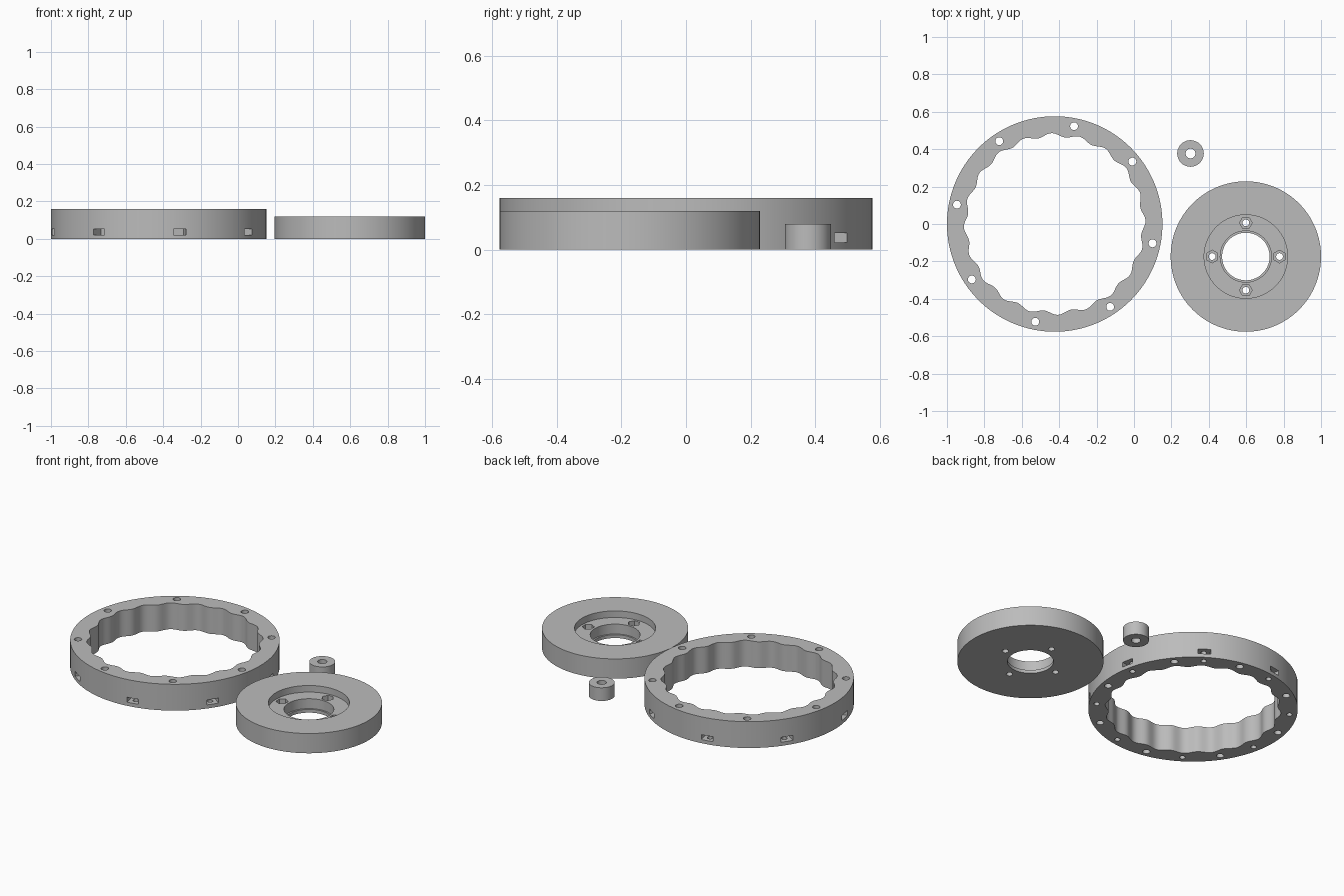
import bpy
import bmesh
from math import sin, cos, pi, radians

cube = bpy.data.objects.get("Cube")
if cube:
    bpy.data.objects.remove(cube, do_unlink=True)

# One plain grey for all printed parts
GREY = (0.5, 0.5, 0.5, 1)
mat = bpy.data.materials.new("plain grey")
mat.use_nodes = True
mat.diffuse_color = GREY
shader = next(n for n in mat.node_tree.nodes if n.type == 'BSDF_PRINCIPLED')
shader.inputs["Base Color"].default_value = GREY


def circle(r, cx=0, cy=0, n=96, turn=0):
    return [(cx + r * cos(turn + 2 * pi * i / n), cy + r * sin(turn + 2 * pi * i / n))
            for i in range(n)]


def polar(r, angles, radius, n=24, turn=0):
    """Outlines of round or polygonal holes spread around the origin."""
    return [circle(radius, r * cos(a), r * sin(a), n, a + turn) for a in angles]


def prisms(name, outlines, z0, z1):
    """Object made of upright prisms, one per outline."""
    bm = bmesh.new()
    for pts in outlines:
        low = [bm.verts.new((x, y, z0)) for x, y in pts]
        high = [bm.verts.new((x, y, z1)) for x, y in pts]
        bm.faces.new(low[::-1])
        bm.faces.new(high)
        for i in range(len(pts)):
            j = (i + 1) % len(pts)
            bm.faces.new((low[i], low[j], high[j], high[i]))
    mesh = bpy.data.meshes.new(name)
    bm.to_mesh(mesh)
    bm.free()
    mesh.materials.append(mat)
    obj = bpy.data.objects.new(name, mesh)
    bpy.context.collection.objects.link(obj)
    return obj


def cut(obj, outlines, z0, z1):
    cutter = prisms("cutter", outlines, z0, z1)
    cutter.hide_render = True
    mod = obj.modifiers.new("cut", 'BOOLEAN')
    mod.operation = 'DIFFERENCE'
    mod.solver = 'EXACT'
    mod.object = cutter
    bpy.context.view_layer.objects.active = obj
    bpy.ops.object.modifier_apply(modifier=mod.name)
    bpy.data.objects.remove(cutter, do_unlink=True)


def finish(obj, x, y):
    obj.location = (x, y, 0)
    bpy.ops.object.select_all(action='DESELECT')
    obj.select_set(True)
    bpy.context.view_layer.objects.active = obj
    bpy.ops.object.shade_smooth_by_angle(angle=radians(30))


# Outer ring with a wavy inner wall
RING_R, RING_H, BOLT_R, LOBES = 0.576, 0.16, 0.533, 20
ring = prisms("wavy_ring", [circle(RING_R, n=128)], 0, RING_H)
wave = []
for i in range(240):
    a = 2 * pi * i / 240
    r = 0.476 + 0.01 * cos(LOBES * (a - radians(92)))
    wave.append((r * cos(a), r * sin(a)))
cut(ring, [wave], -0.05, 0.3)

# Through holes, one of them shifted off the even spacing
through = [radians(-11.2 + 45 * i) for i in range(8)]
through[1] += radians(5)
cut(ring, polar(BOLT_R, through, 0.021), -0.05, 0.3)

# Nut slots in the outer wall, each crossed by a blind screw hole from below
slot_angles = [radians(11.3 + 45 * i) for i in range(8)]
slots = []
for a in slot_angles:
    corners = [(0.505, -0.035), (0.62, -0.035), (0.62, 0.035), (0.505, 0.035)]
    slots.append([(u * cos(a) - v * sin(a), u * sin(a) + v * cos(a)) for u, v in corners])
cut(ring, slots, 0.022, 0.052)
cut(ring, polar(BOLT_R, slot_angles, 0.016), -0.05, 0.1)
finish(ring, -0.424, 0)

# Flanged disc: recess, stepped bore, hexagonal nut pockets and screw holes
disc = prisms("flange_disc", [circle(0.402, n=128)], 0, 0.12)
quarters = [i * pi / 2 for i in range(4)]
cut(disc, [circle(0.223)], 0.08, 0.2)
cut(disc, [circle(0.137)], 0.02, 0.2)
cut(disc, [circle(0.127)], -0.05, 0.1)
cut(disc, polar(0.18, quarters, 0.034, 6, pi / 2), 0.045, 0.2)
cut(disc, polar(0.18, quarters, 0.018), -0.05, 0.1)
finish(disc, 0.598, -0.174)

# Small spacer roller
roller = prisms("spacer_roller", [circle(0.071, n=64)], 0, 0.08)
cut(roller, [circle(0.026, n=32)], -0.05, 0.2)
finish(roller, 0.302, 0.377)
